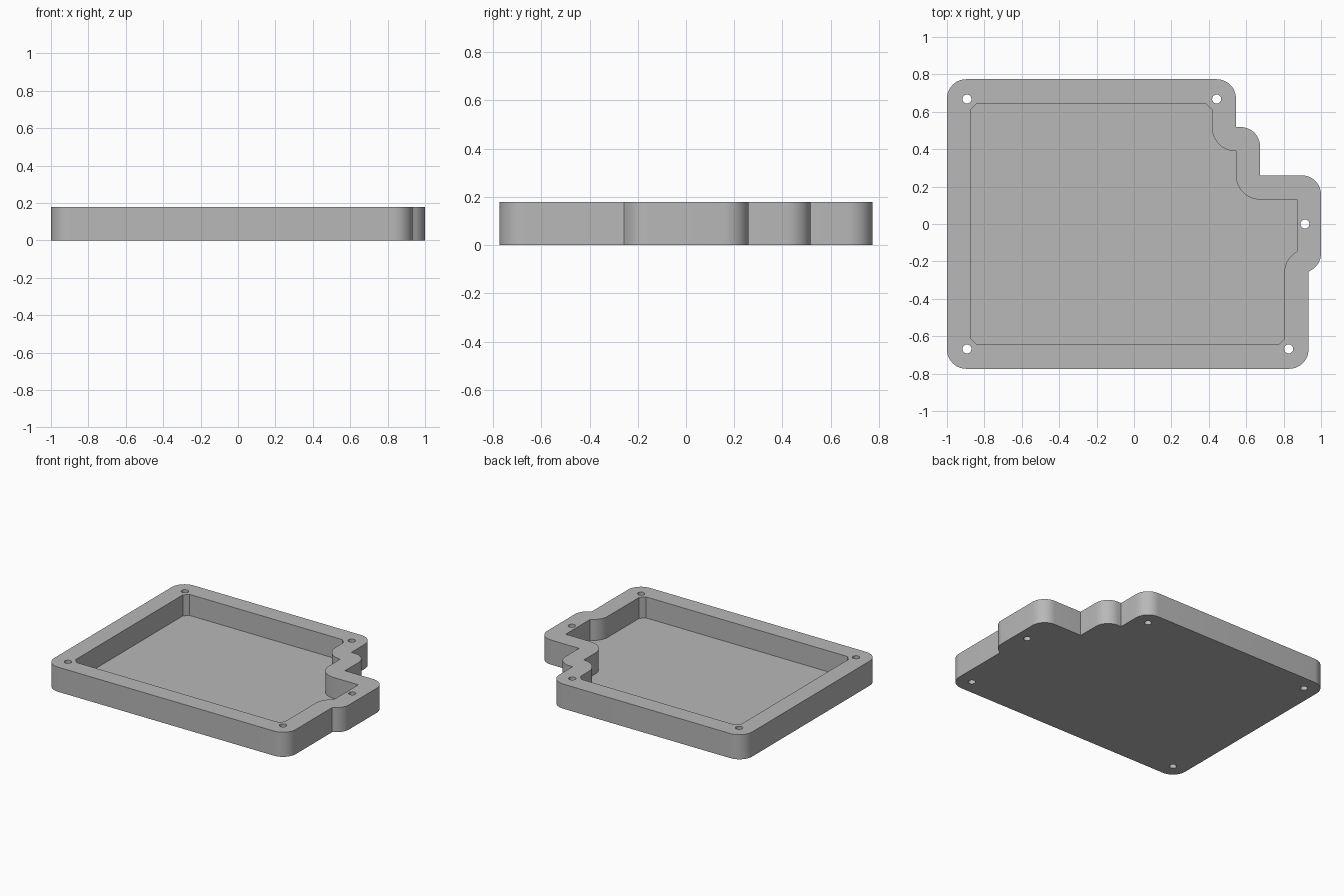
import bpy, bmesh, math
from mathutils import Vector

if "Cube" in bpy.data.objects:
    bpy.data.objects.remove(bpy.data.objects["Cube"], do_unlink=True)

HEIGHT, FLOOR = 0.178, 0.026
WALL, FILLET, CHAMFER = 0.129, 0.103, 0.032
HOLE_R = 0.024


def arc(cx, cy, r, start, end, steps=12):
    """Points along an arc, angles in degrees."""
    angles = [math.radians(start + (end - start) * i / steps) for i in range(steps + 1)]
    return [(cx + r * math.cos(a), cy + r * math.sin(a)) for a in angles]


def fillet(x, y, start):
    """Rounded convex corner at (x, y), turning 90 degrees from start."""
    mid = math.radians(start + 45)
    cx = x - math.copysign(FILLET, math.cos(mid))
    cy = y - math.copysign(FILLET, math.sin(mid))
    return arc(cx, cy, FILLET, start, start + 90)


def prism(name, points, z0, z1):
    """Extrude a closed outline between two heights."""
    bm = bmesh.new()
    face = bm.faces.new([bm.verts.new((x, y, z0)) for x, y in points])
    top = bmesh.ops.extrude_face_region(bm, geom=[face])
    moved = [g for g in top["geom"] if isinstance(g, bmesh.types.BMVert)]
    bmesh.ops.translate(bm, verts=moved, vec=Vector((0, 0, z1 - z0)))
    bmesh.ops.recalc_face_normals(bm, faces=bm.faces)
    mesh = bpy.data.meshes.new(name)
    bm.to_mesh(mesh)
    bm.free()
    obj = bpy.data.objects.new(name, mesh)
    bpy.context.collection.objects.link(obj)
    return obj


def cut(target, cutter):
    """Subtract the cutter and discard it."""
    mod = target.modifiers.new("cut", "BOOLEAN")
    mod.operation, mod.solver, mod.object = "DIFFERENCE", "EXACT", cutter
    bpy.context.view_layer.objects.active = target
    bpy.ops.object.modifier_apply(modifier=mod.name)
    bpy.data.objects.remove(cutter, do_unlink=True)


# Main edges of the stepped outline
left, back, front = -1.0, 0.774, -0.774
right, ear = 0.933, 1.0
step_a, step_b = 0.545, 0.674
y_a, y_b = 0.518, 0.26

# Outer outline, counter-clockwise from the front left
ear_end = -math.degrees(math.acos((right - ear + FILLET) / FILLET))
outer = (fillet(left, front, 180) + fillet(right, front, 270)
         + [(right, -0.257)]
         + arc(ear - FILLET, -y_b + FILLET, FILLET, ear_end, 0)[1:]
         + fillet(ear, y_b, 0) + [(step_b, y_b)]
         + fillet(step_b, y_a, 0) + [(step_a, y_a)]
         + fillet(step_a, back, 0) + fillet(left, back, 90))

# Pocket outline: wall offset, with arcs around the concave corners
il, ir, ib, it = left + WALL, right - WALL, front + WALL, back - WALL
ie, c = ear - WALL, CHAMFER
ear_start = 180 - math.degrees(math.acos((right - ie) / WALL))
inner = ([(il, ib + c), (il + c, ib), (ir - c, ib), (ir, ib + c)]
         + arc(right, -y_b, WALL, 180, ear_start)
         + [(ie, y_b - WALL)]
         + arc(step_b, y_b, WALL, 270, 180)
         + arc(step_a, y_a, WALL, 270, 180)
         + [(step_a - WALL, it - c), (step_a - WALL - c, it),
            (il + c, it), (il, it - c)])

tray = prism("tray", outer, 0, HEIGHT)
cut(tray, prism("pocket_cutter", inner, FLOOR, HEIGHT + 0.1))

# Screw holes through the rim
for x, y in [(-0.893, 0.668), (0.442, 0.668), (0.914, 0),
             (-0.893, -0.668), (0.827, -0.668)]:
    cut(tray, prism("hole_cutter", arc(x, y, HOLE_R, 0, 360, 32)[:-1], -0.1, HEIGHT + 0.1))

# Single grey material
grey = bpy.data.materials.new("grey")
grey.use_nodes = True
colour = (0.48, 0.48, 0.48, 1)
grey.diffuse_color = colour
grey.node_tree.nodes["Principled BSDF"].inputs["Base Color"].default_value = colour
tray.data.materials.clear()
tray.data.materials.append(grey)

bpy.ops.object.select_all(action="DESELECT")
tray.select_set(True)
bpy.context.view_layer.objects.active = tray
bpy.ops.object.shade_smooth_by_angle(angle=math.radians(30))
